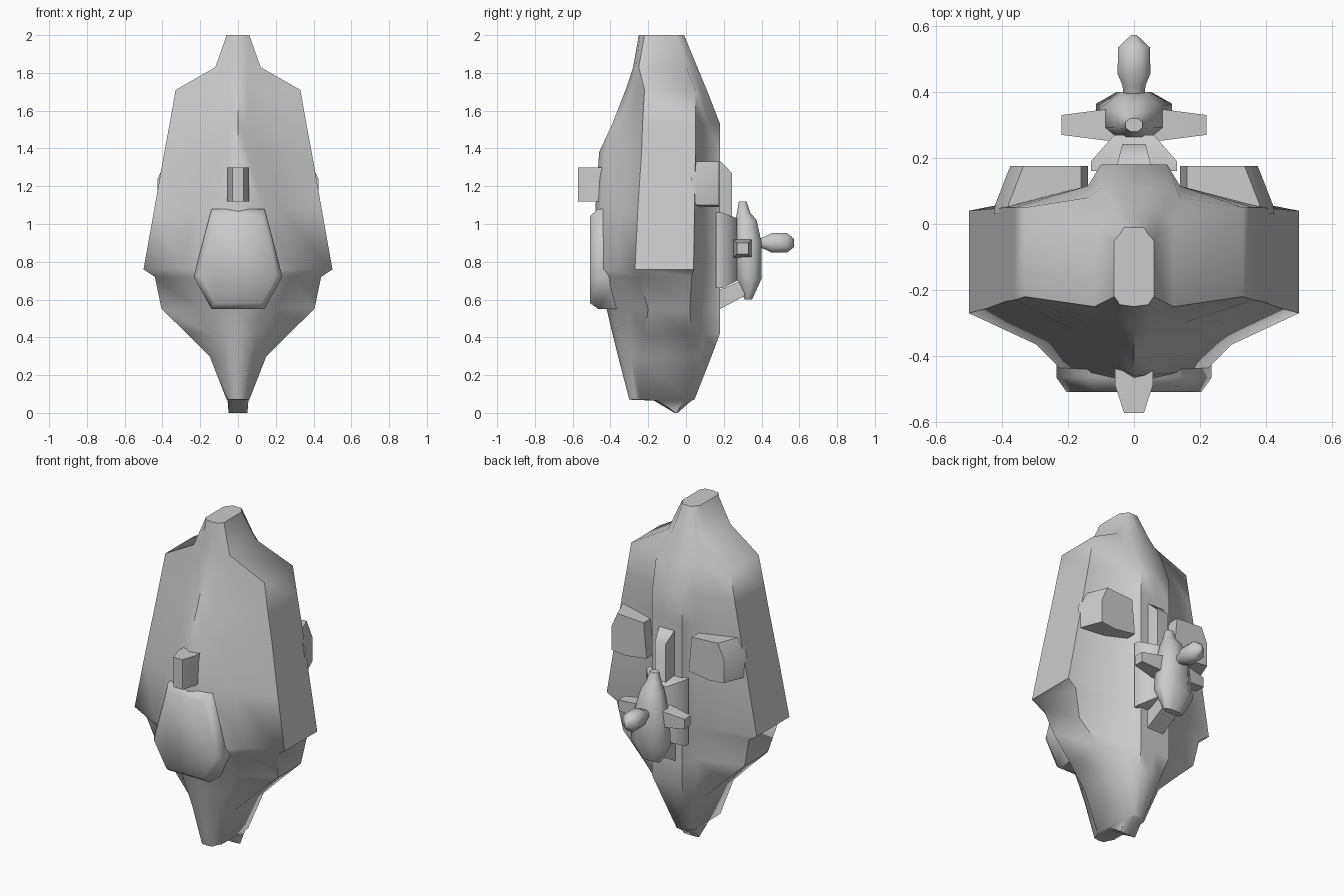
import bpy, math

if "Cube" in bpy.data.objects:
    bpy.data.objects.remove(bpy.data.objects["Cube"])


def loft(name, rings, angle=50):
    """Skin a list of closed rings and cap both ends."""
    n = len(rings[0])
    verts = [p for r in rings for p in r]
    faces = []
    for i in range(len(rings) - 1):
        for j in range(n):
            k = (j + 1) % n
            faces.append((i * n + j, i * n + k, (i + 1) * n + k, (i + 1) * n + j))
    faces.append(tuple(range(n - 1, -1, -1)))
    faces.append(tuple((len(rings) - 1) * n + j for j in range(n)))
    me = bpy.data.meshes.new(name)
    me.from_pydata(verts, [], faces)
    ob = bpy.data.objects.new(name, me)
    bpy.context.collection.objects.link(ob)
    bpy.ops.object.select_all(action='DESELECT')
    ob.select_set(True)
    bpy.context.view_layer.objects.active = ob
    bpy.ops.object.mode_set(mode='EDIT')
    bpy.ops.mesh.select_all(action='SELECT')
    bpy.ops.mesh.normals_make_consistent(inside=False)
    bpy.ops.object.mode_set(mode='OBJECT')
    bpy.ops.object.shade_smooth_by_angle(angle=math.radians(angle))
    return ob


def hull_ring(z, front, ridge, w, side_f, side_b, spine):
    """Hull section: front ridge, flat flank and raised spine, mirrored in x."""
    b = min(.1, w * .5)
    half = [(0, front), (ridge, front + min(.03, w * .1)),
            (ridge + .3 * (w - ridge), front + .55 * (side_f - front)),
            (w, side_f), (w, side_b),
            (b * 1.4, side_b + .5 * (spine - side_b)), (b, spine), (0, spine)]
    return [(x, y, z) for x, y in half] + [(-x, y, z) for x, y in half[-2:0:-1]]


def octagon(r, h):
    """Chamfered rectangle with half sizes r and h."""
    c = .45
    quarter = [(c * r, h), (r, c * h)]
    half = quarter + [(x, -y) for x, y in quarter[::-1]]
    return half + [(-x, -y) for x, y in half]


def bar(name, sections):
    """Block running along y; each section is y, half width, bottom z, top z."""
    loft(name, [[(-w, y, a), (w, y, a), (w, y, b), (-w, y, b)] for y, w, a, b in sections])


# Main hull: z, front y, ridge half width, half width, flank front, flank back, spine y
hull = [
    (2.00, -.25, .045, .06, -.22, -.05, -.01),
    (1.83, -.28, .05, .12, -.25, 0, .06),
    (1.71, -.32, .05, .33, -.22, .05, .11),
    (1.53, -.39, .05, .362, -.23, .05, .18),
    (1.38, -.46, .05, .39, -.235, .05, .18),
    (1.08, -.48, .13, .443, -.255, .045, .18),
    (.76, -.48, .21, .50, -.27, .04, .18),
    (.72, -.47, .21, .44, -.25, .03, .18),
    (.55, -.42, .12, .405, -.20, .02, .18),
    (.42, -.39, .09, .27, -.22, .03, .18),
    (.30, -.36, .06, .15, -.24, .03, .135),
    (.07, -.30, .035, .06, -.24, .01, .045),
    (.065, -.17, .035, .055, -.14, -.01, .03),
    (0, -.06, .04, .05, -.055, -.05, -.045),
]
loft("hull", [hull_ring(*s) for s in hull], 55)

# Front shield plate: outline in x-z, stepped forward with a bevelled rim
outline = [(.14, 1.08), (.235, .72), (.14, .55)]


def plate_ring(y, s):
    half = [(x * s, y, .79 + (z - .79) * s) for x, z in outline]
    return half + [(-x, yy, z) for x, yy, z in half[::-1]]


loft("front_shield", [plate_ring(-.36, 1), plate_ring(-.465, 1), plate_ring(-.508, .87)], 60)

# Front block above the shield
bar("front_block", [(-.42, .057, 1.12, 1.3), (-.49, .057, 1.12, 1.3), (-.572, .03, 1.12, 1.3)])

# Mounting plate, upright rail and lower strut on the spine
bar("mount_plate", [(.16, .13, .66, 1.06), (.19, .13, .66, 1.06), (.27, .06, .70, 1.03)])
bar("upright_rail", [(.16, .05, .7, 1.33), (.185, .05, .7, 1.33), (.243, .035, .7, 1.27)])
bar("lower_strut", [(.16, .055, .54, .65), (.20, .055, .56, .66), (.31, .055, .62, .71)])

# Back pads and pod arms, one per side
for s, side in ((1, "right"), (-1, "left")):
    loft("back_pad_" + side, [
        [(s * .14, y, 1.11), (s * .16, y, 1.32), (s * (xo - .04), y, 1.33),
         (s * xo, y, 1.24), (s * xo, y, 1.10), (s * .28, y, 1.09)]
        for y, xo in ((.03, .425), (.06, .42), (.175, .375))], 45)
    loft("pod_arm_" + side, [
        [(s * x, .3 + a * h, .87 + b * h) for a, b in ((-1, -1), (1, -1), (1, 1), (-1, 1))]
        for x, h in ((.04, .048), (.08, .048), (.22, .03))])

# Rear pod: z, half width, centre y, half depth
pod = [(1.12, .025, .30, .02), (1.06, .04, .305, .035), (1.02, .06, .317, .057),
       (.90, .09, .325, .075), (.71, .115, .335, .065), (.60, .06, .33, .02)]
loft("rear_pod", [[(x, c + y, z) for x, y in octagon(r, h)] for z, r, c, h in pod], 60)

# Tail bulb on a short neck: y, half width, half height
bulb = [(.38, .03, .02), (.42, .035, .035), (.455, .05, .052), (.535, .048, .052), (.573, .008, .02)]
loft("tail_bulb", [[(x, y, .9 + z) for x, z in octagon(r, h)] for y, r, h in bulb], 60)
